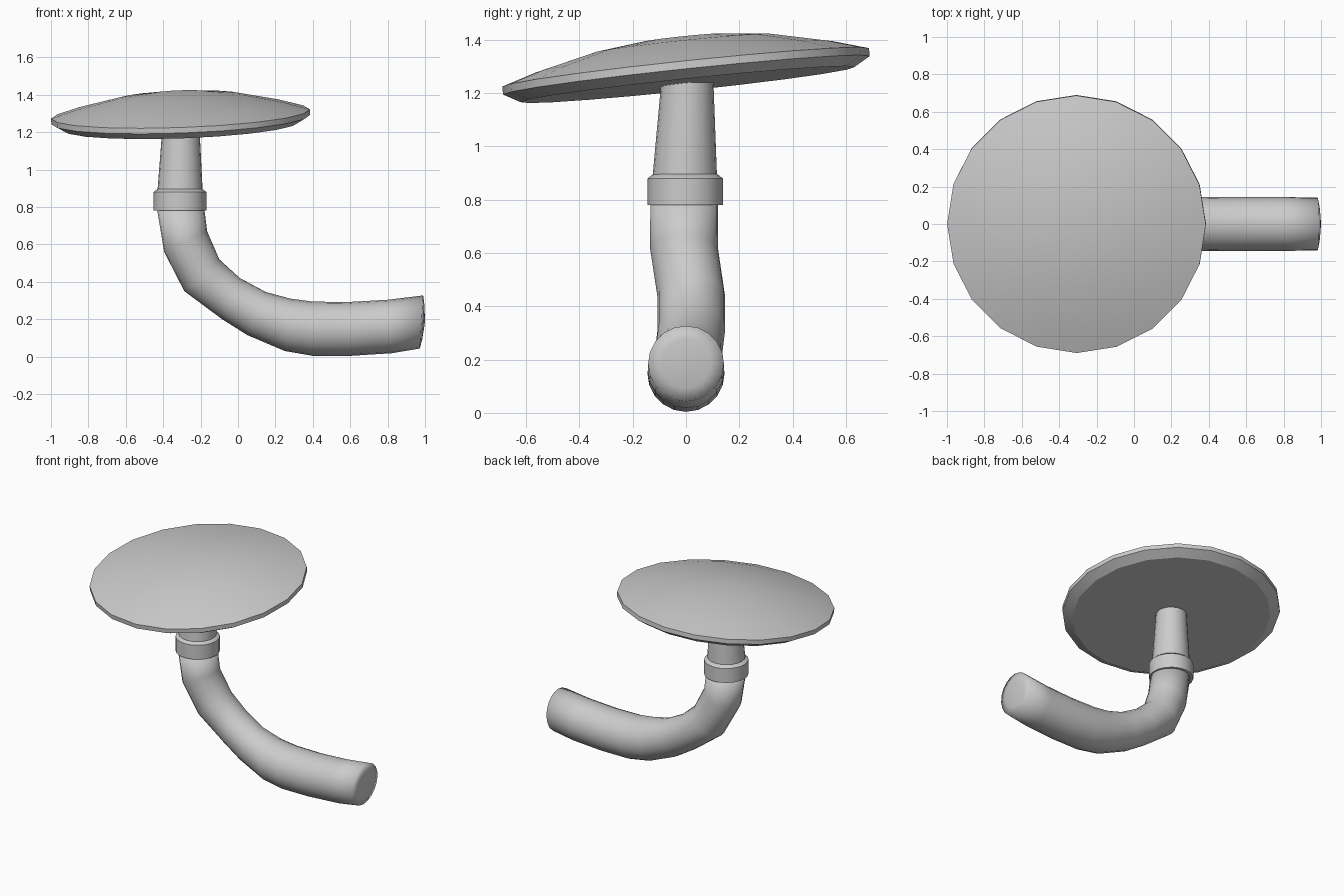
import bpy, bmesh, math
from mathutils import Vector

if "Cube" in bpy.data.objects:
    bpy.data.objects.remove(bpy.data.objects["Cube"])

SIDES = 20


def finish(bm, name, angle):
    bmesh.ops.recalc_face_normals(bm, faces=bm.faces[:])
    mesh = bpy.data.meshes.new(name)
    bm.to_mesh(mesh)
    bm.free()
    ob = bpy.data.objects.new(name, mesh)
    bpy.context.collection.objects.link(ob)
    bpy.ops.object.select_all(action='DESELECT')
    ob.select_set(True)
    bpy.context.view_layer.objects.active = ob
    bpy.ops.object.shade_smooth_by_angle(angle=math.radians(angle))
    return ob


def loft(name, rings, tips=(None, None), angle=40):
    """Skin rings given as (centre, half-width vector in xz, half-width in y)."""
    bm = bmesh.new()
    loops = []
    for c, u, ry in rings:
        loops.append([bm.verts.new(Vector(c) + Vector(u) * math.cos(t) + Vector((0, ry * math.sin(t), 0)))
                      for t in (2 * math.pi * i / SIDES for i in range(SIDES))])
    for a, b in zip(loops, loops[1:]):
        for i in range(SIDES):
            j = (i + 1) % SIDES
            bm.faces.new((a[i], a[j], b[j], b[i]))
    for loop, tip in ((loops[0], tips[0]), (loops[-1], tips[1])):
        if tip is None:
            bm.faces.new(loop)
        else:
            p = bm.verts.new(tip)
            for i in range(SIDES):
                bm.faces.new((p, loop[i], loop[(i + 1) % SIDES]))
    return finish(bm, name, angle)


def level(x, y, z, r):
    return ((x, y, z), (r, 0, 0), r)


# bent lower stem: outer (x, z), inner (x, z), centre y
bends = [
    (-.435, .80, -.181, .80, -.007),
    (-.395, .56, -.165, .67, -.007),
    (-.287, .35, -.100, .52, .020),
    (-.085, .20, .010, .42, .020),
    (.050, .115, .150, .345, .010),
    (.250, .03, .280, .31, 0),
    (.400, .004, .400, .294, 0),
    (.600, .004, .590, .292, 0),
    (.820, .018, .800, .304, 0),
    (.972, .043, .990, .327, 0),
]
rings = []
for ox, oz, ix, iz, y in bends:
    u = Vector(((ox - ix) / 2, 0, (oz - iz) / 2))
    rings.append((((ox + ix) / 2, y, (oz + iz) / 2), u, max(u.length, .127)))
# shallow dome on the cut end
c, u, ry = rings[-1]
rings.append((Vector(c) + Vector((.010, 0, 0)), u * .65, ry * .65))
loft("lower_stem", rings, (None, (1.0, 0, .186)), 100)

# collar and tapered upper stem
loft("collar", [level(-.31, -.003, .78, .141), level(-.31, -.003, .88, .141),
                level(-.31, -.003, .897, .12)])
loft("upper_stem", [level(-.31, -.005, .87, .122), level(-.305, .005, 1.24, .098)])

# tilted cap: (radius, height) profile from rim underside to dome
profile = [(.63, -.05), (.692, -.015), (.692, .015), (.56, .055), (.34, .105), (.15, .127)]
cap = loft("cap", [level(0, 0, z, r) for r, z in profile],
           ((0, 0, -.046), (0, 0, .132)), 30)
cap.location = (-.307, 0, 1.282)
cap.rotation_mode = 'QUATERNION'
cap.rotation_quaternion = Vector((0, 0, 1)).rotation_difference(Vector((-.036, -.105, 1)))
